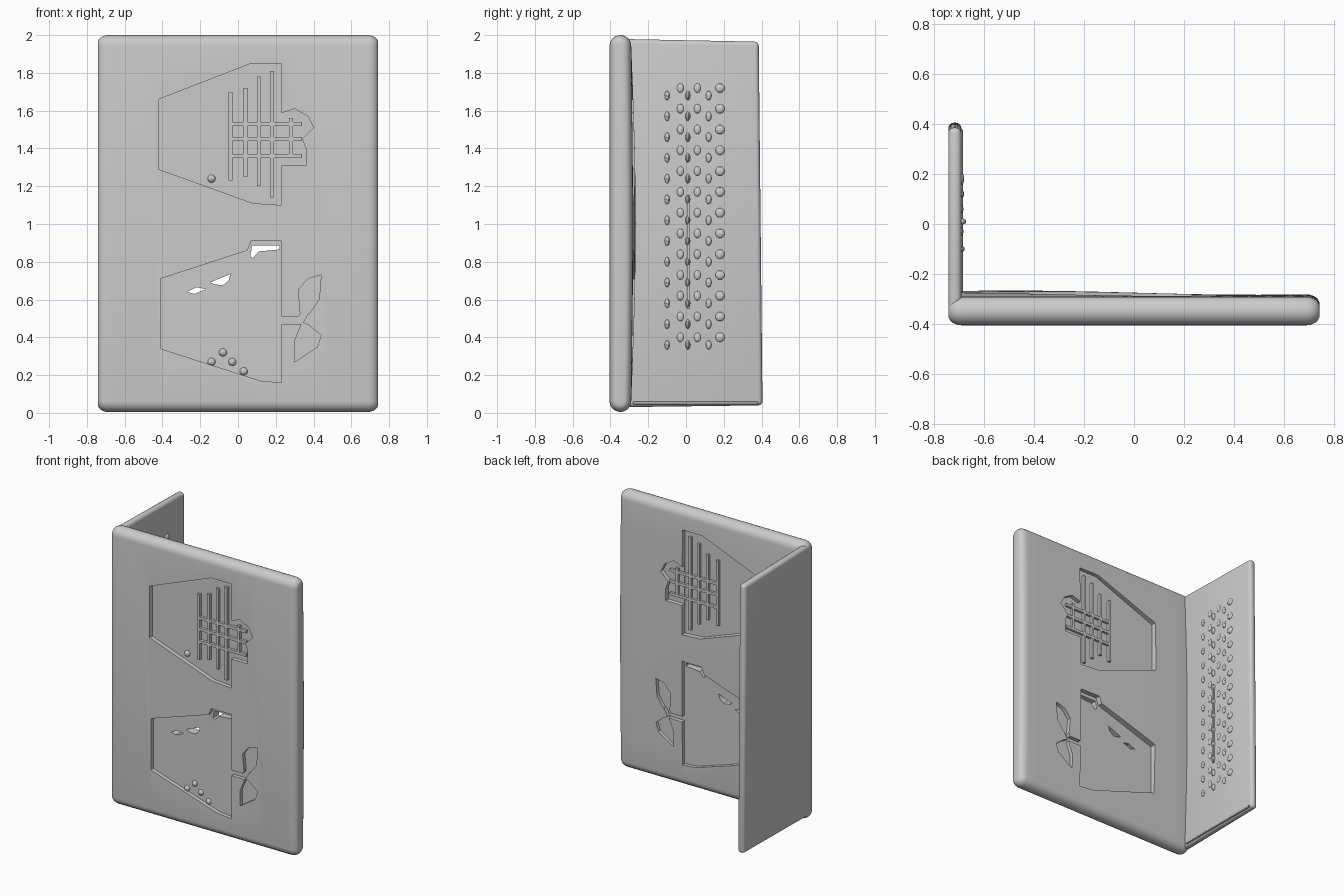
import bpy, bmesh, math
from mathutils import Matrix

if "Cube" in bpy.data.objects:
    bpy.data.objects.remove(bpy.data.objects["Cube"])


def make_object(name, bm):
    bmesh.ops.recalc_face_normals(bm, faces=bm.faces[:])
    me = bpy.data.meshes.new(name)
    bm.to_mesh(me)
    bm.free()
    ob = bpy.data.objects.new(name, me)
    bpy.context.collection.objects.link(ob)
    return ob


def activate(ob):
    bpy.ops.object.select_all(action='DESELECT')
    ob.select_set(True)
    bpy.context.view_layer.objects.active = ob


def smooth(ob):
    activate(ob)
    bpy.ops.object.shade_smooth_by_angle(angle=math.radians(35))


def cut(target, points, y0, y1):
    """Cut an (x, z) outline out of the target between y0 and y1."""
    bm = bmesh.new()
    face = bm.faces.new([bm.verts.new((x, y0, z)) for x, z in points])
    ext = bmesh.ops.extrude_face_region(bm, geom=[face])
    moved = [v for v in ext['geom'] if isinstance(v, bmesh.types.BMVert)]
    bmesh.ops.translate(bm, verts=moved, vec=(0, y1 - y0, 0))
    cutter = make_object("cutter", bm)
    cutter.hide_render = True
    activate(target)
    mod = target.modifiers.new("cut", 'BOOLEAN')
    mod.operation, mod.solver, mod.object = 'DIFFERENCE', 'EXACT', cutter
    bpy.ops.object.modifier_apply(modifier=mod.name)
    bpy.data.objects.remove(cutter)


def add_box(bm, lo, hi):
    size = [b - a for a, b in zip(lo, hi)]
    mid = [(a + b) / 2 for a, b in zip(lo, hi)]
    bmesh.ops.create_cube(bm, size=1, matrix=Matrix.Translation(mid) @ Matrix.Diagonal((*size, 1)))


# Front panel: rounded cross-section lofted along x, back face slightly swollen
R = 0.055
HALF = 0.742
rings = []
bm = bmesh.new()
ends = [(R * (1 - math.sin(a)), R * 0.8 * (1 - math.cos(a)))
        for a in (i * math.pi / 12 for i in range(6, -1, -1))]
stations = [(-HALF + dx, ins) for dx, ins in reversed([(d, R * .8 - i) for d, i in ends])]
stations = [(-HALF + R * (1 - math.cos(a)), 0.04 * (1 - math.sin(a)))
            for a in (i * math.pi / 12 for i in range(7))]
stations += [(x / 10, 0) for x in range(-6, 7)]
stations += [(-x, ins) for x, ins in reversed(stations[:7])]
for x, ins in stations:
    ring = []
    front, back = -0.405 + ins, -0.29 - ins
    bot, top = 0.005 + ins, 2.0 - ins
    mid, r = (front + back) / 2, (back - front) / 2
    for i in range(13):                       # rounded top edge, front to back
        a = math.pi - i * math.pi / 12
        ring.append((mid + r * math.cos(a), top - r + r * math.sin(a)))
    for i in range(1, 10):                    # swollen back face
        t = i / 10
        swell = 0.024 * math.sin(math.pi * t) * (0.65 - 0.35 * math.sin(3.2 * x))
        ring.append((back + swell, top - r + t * (bot - top + 2 * r)))
    for i in range(13):                       # rounded bottom edge
        a = -i * math.pi / 12
        ring.append((mid + r * math.cos(a), bot + r + r * math.sin(a)))
    rings.append([bm.verts.new((x, y, z)) for y, z in ring])
n = len(rings[0])
for a, b in zip(rings, rings[1:]):
    for i in range(n):
        bm.faces.new((a[i], a[(i + 1) % n], b[(i + 1) % n], b[i]))
bm.faces.new(rings[0])
bm.faces.new(rings[-1])
panel = make_object("front_panel", bm)

# Sideways flowerpots and plants, recessed into both faces of the panel
upper_pot = [(-.42, 1.29), (-.42, 1.66), (.07, 1.85), (.23, 1.85), (.23, 1.10), (.08, 1.11)]
upper_plant = [(.21, 1.31), (.36, 1.31), (.36, 1.40), (.34, 1.45), (.40, 1.51),
               (.37, 1.57), (.30, 1.61), (.21, 1.58)]
lower_pot = [(-.41, .34), (-.41, .71), (.05, .86), (.07, .91), (.23, .91), (.23, .16), (.12, .17)]
stem = [(.21, .47), (.34, .47), (.38, .54), (.34, .54), (.32, .51), (.21, .51)]
upper_leaf = [(.33, .53), (.32, .65), (.37, .71), (.44, .73), (.43, .60), (.38, .53)]
lower_leaf = [(.34, .48), (.30, .38), (.30, .27), (.42, .35), (.44, .41), (.38, .46)]
for k, shape in enumerate((upper_pot, upper_plant, lower_pot, stem, upper_leaf, lower_leaf)):
    step = 0.001 * k
    cut(panel, shape, -0.5, -0.375 - step)
    cut(panel, shape, -0.315 + step, -0.2)

# Broken openings through the thin floor of the lower pot
for hole in ([(.065, .83), (.075, .885), (.22, .885), (.22, .865), (.11, .855), (.08, .82)],
             [(-.15, .69), (-.04, .735), (-.05, .70), (-.08, .675), (-.12, .68)],
             [(-.27, .64), (-.22, .665), (-.17, .655), (-.23, .63)]):
    cut(panel, hole, -0.5, -0.2)
smooth(panel)

# Raised ribs and studs on the recess floors
bm = bmesh.new()
ribs = [(-.05, 1.23, -.03, 1.70), (.03, 1.25, .05, 1.72), (.10, 1.20, .12, 1.78),
        (.17, 1.14, .19, 1.81), (-.05, 1.35, .34, 1.37), (-.05, 1.44, .34, 1.46),
        (-.05, 1.52, .34, 1.54), (.27, 1.37, .29, 1.56)]
for x0, z0, x1, z1 in ribs:
    add_box(bm, (x0, -0.395, z0), (x1, -0.297, z1))
for x, z in ((-.14, .27), (-.08, .32), (-.03, .27), (.03, .22), (-.14, 1.24)):
    bmesh.ops.create_uvsphere(bm, u_segments=10, v_segments=6, radius=0.022,
                              matrix=Matrix.Translation((x, -.372, z)))
make_object("recess_ribs", bm)

# Side panel: thin wall behind the left edge, leaning in slightly at the top
bm = bmesh.new()
add_box(bm, (-0.742, -0.37, 0.03), (-0.690, 0.405, 1.98))
for v in bm.verts:
    if v.co.y > 0:
        v.co.z = 1.965 if v.co.z > 1 else 0.04
        v.co.y = 0.385 if v.co.z > 1 else 0.405
bmesh.ops.bevel(bm, geom=bm.edges[:], offset=0.022, segments=4, profile=0.5, affect='EDGES')
smooth(make_object("side_panel", bm))

# Rows of small studs and a ridge on the inner face of the side panel
bm = bmesh.new()
columns = [(-.10, .013, .013), (-.03, .018, .008), (.01, .013, .02),
           (.06, .018, .008), (.12, .015, .012), (.18, .025, .012)]
for j, (y, width, height) in enumerate(columns):
    for i in range(13):
        z = 0.36 + 0.11 * i + 0.04 * (j % 2)
        bmesh.ops.create_uvsphere(bm, u_segments=10, v_segments=6, radius=1, matrix=(
            Matrix.Translation((-.690, y, z)) @ Matrix.Diagonal((height, width, .025, 1))))
add_box(bm, (-.70, .005, .55), (-.678, .02, 1.15))
smooth(make_object("side_studs", bm))

# Thin lip along the foot of the side panel
bm = bmesh.new()
add_box(bm, (-.70, -.28, .045), (-.684, .38, .06))
bmesh.ops.bevel(bm, geom=bm.edges[:], offset=0.005, segments=2, profile=0.5, affect='EDGES')
smooth(make_object("side_foot_lip", bm))
